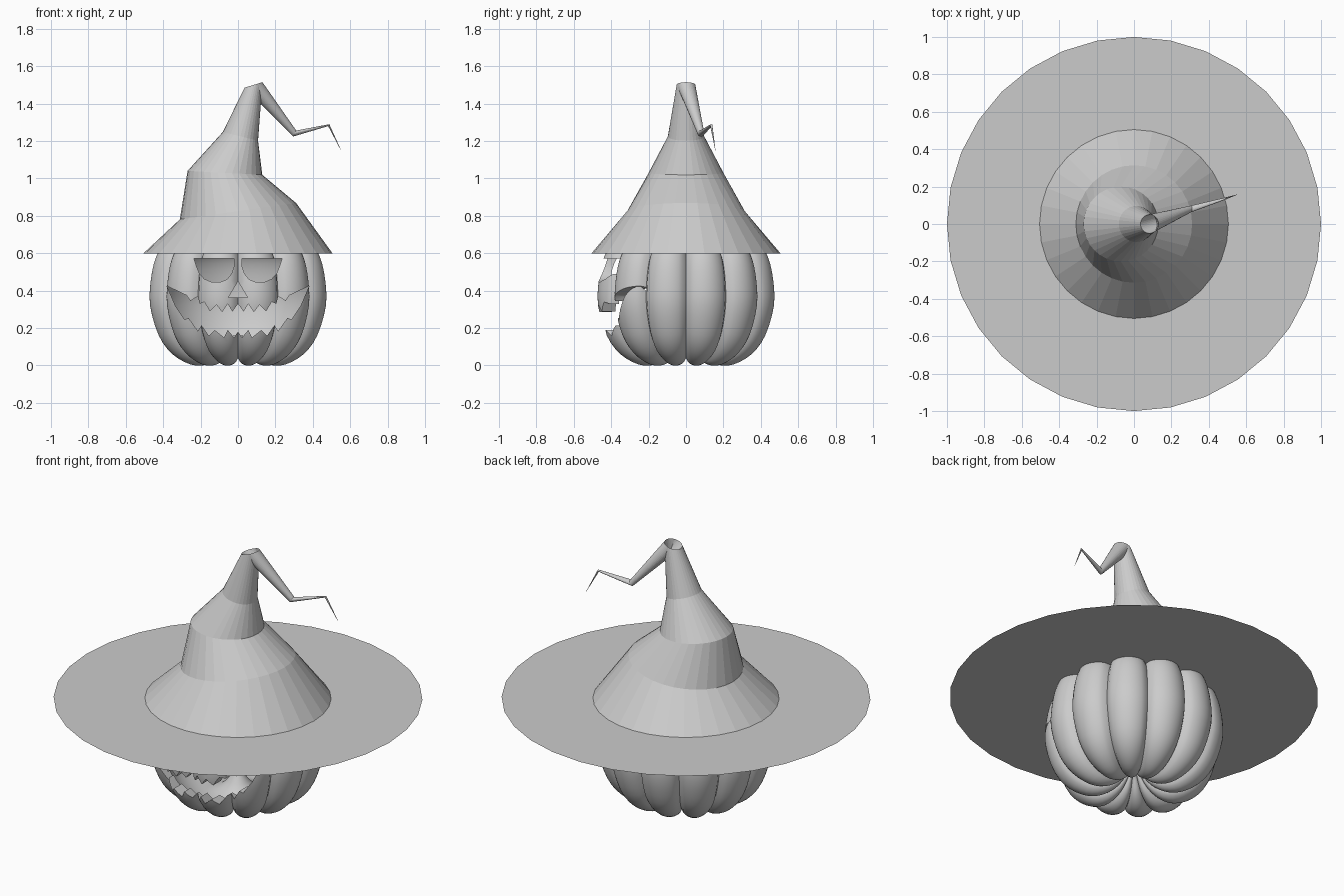
import bpy, bmesh, math
from mathutils import Vector

if "Cube" in bpy.data.objects:
    bpy.data.objects.remove(bpy.data.objects["Cube"])

grey = bpy.data.materials.new("plain_grey")
grey.diffuse_color = (0.6, 0.6, 0.6, 1)
grey.use_nodes = True
grey.node_tree.nodes["Principled BSDF"].inputs["Base Color"].default_value = grey.diffuse_color


def make(name, bm, recalc=True):
    if recalc:
        bmesh.ops.recalc_face_normals(bm, faces=bm.faces)
    me = bpy.data.meshes.new(name)
    bm.to_mesh(me)
    bm.free()
    ob = bpy.data.objects.new(name, me)
    bpy.context.collection.objects.link(ob)
    me.materials.append(grey)
    return ob


def loft(bm, rings):
    """Skin rings of points with quads; returns the vertex rings."""
    vr = [[bm.verts.new(p) for p in ring] for ring in rings]
    n = len(vr[0])
    for a, b in zip(vr, vr[1:]):
        for i in range(n):
            j = (i + 1) % n
            bm.faces.new((a[i], a[j], b[j], b[i]))
    return vr


def spline(pts, steps):
    """Smooth curve through the points (Catmull-Rom)."""
    p = [Vector(q) for q in pts]
    p = [2 * p[0] - p[1]] + p + [2 * p[-1] - p[-2]]
    out = []
    for a, b, c, d in zip(p, p[1:], p[2:], p[3:]):
        for k in range(steps):
            t = k / steps
            out.append(0.5 * (2 * b + (c - a) * t + (2 * a - 5 * b + 4 * c - d) * t * t
                              + (3 * b - a - 3 * c + d) * t ** 3))
    return out + [p[-2]]


# pumpkin: 12 ribs, blended between a groove profile and a crest profile
MID = Vector((0, 0.34))
crest = spline([(0.03, 0.13), (0.09, 0.05), (0.17, 0.005), (0.26, 0.005), (0.36, 0.06),
                (0.435, 0.16), (0.482, 0.32), (0.478, 0.46), (0.45, 0.58), (0.40, 0.65),
                (0.31, 0.69), (0.18, 0.69), (0.05, 0.63)], 3)


def shell(name, n, scale):
    rings = []
    for p in crest:
        ring = []
        for i in range(n):
            a = 2 * math.pi * i / n
            q = MID + (p - MID) * scale(a)
            ring.append((q.x * math.cos(a), q.x * math.sin(a), q.y))
        rings.append(ring)
    bm = bmesh.new()
    vr = loft(bm, rings)
    bm.faces.new(vr[0])
    bm.faces.new(vr[-1])
    return make(name, bm)


def prism(name, outline):
    """Cutter: front outline (x, z) pushed through the front wall."""
    bm = bmesh.new()
    vr = loft(bm, [[(x, y, z) for x, z in outline] for y in (-0.75, -0.1)])
    bm.faces.new(vr[0])
    bm.faces.new(vr[1])
    return make(name, bm)


pumpkin = shell("pumpkin", 144, lambda a: 0.88 + 0.12 * abs(math.sin(6 * a)) ** 0.6)
cutters = [shell("hollow", 72, lambda a: 0.855)]

# carved face: eyes, nose, toothed mouth
eye = [(0.022, 0.572), (0.022, 0.53), (0.035, 0.49), (0.06, 0.46), (0.095, 0.446),
       (0.14, 0.446), (0.18, 0.463), (0.205, 0.49), (0.222, 0.53), (0.236, 0.572)]
cutters.append(prism("eye_right", eye))
cutters.append(prism("eye_left", [(-x, z) for x, z in eye]))
cutters.append(prism("nose", [(-0.052, 0.363), (0.052, 0.363), (0, 0.45)]))
upper = [(0.03, 0.288), (0.055, 0.33), (0.085, 0.285), (0.115, 0.325), (0.15, 0.29),
         (0.18, 0.34), (0.205, 0.33), (0.215, 0.37), (0.255, 0.345), (0.275, 0.375), (0.38, 0.425)]
lower = [(0.335, 0.32), (0.285, 0.245), (0.265, 0.255), (0.215, 0.185), (0.195, 0.215),
         (0.155, 0.158), (0.125, 0.19), (0.075, 0.15), (0.055, 0.19), (0.022, 0.15)]
half = upper + lower
mouth = [(0, 0.33)] + half + [(0, 0.18)] + [(-x, z) for x, z in reversed(half)]
cutters.append(prism("mouth", mouth))

bpy.context.view_layer.objects.active = pumpkin
pumpkin.select_set(True)
for c in cutters:
    c.hide_render = True
    m = pumpkin.modifiers.new(c.name, 'BOOLEAN')
    m.operation = 'DIFFERENCE'
    m.solver = 'EXACT'
    m.object = c
    bpy.ops.object.modifier_apply(modifier=m.name)
for c in cutters:
    bpy.data.objects.remove(c)
bpy.ops.object.select_all(action='DESELECT')
pumpkin.select_set(True)
bpy.ops.object.shade_smooth_by_angle(angle=math.radians(35))

# hat crown: tilted 32-sided rings (centre, radius, tilt in degrees), open at the bent top
SIDES = 32
hat = [((0, 0, 0.6), 0.505, 0), ((0, 0, 0.825), 0.314, 8), ((-0.07, 0, 1.03), 0.2, -3),
       ((0.013, 0, 1.225), 0.097, -14), ((0.083, 0, 1.5), 0.05, 17),
       ((0.303, 0.08, 1.24), 0.018, 62), ((0.485, 0.135, 1.285), 0.006, 60),
       ((0.551, 0.157, 1.15), 0.0008, 60)]
rings = []
for c, r, tilt in hat:
    t = math.radians(tilt)
    ring = []
    for i in range(SIDES):
        a = 2 * math.pi * i / SIDES
        u = r * math.cos(a)
        ring.append((c[0] + u * math.cos(t), c[1] + r * math.sin(a), c[2] + u * math.sin(t)))
    rings.append(ring)
bm = bmesh.new()
loft(bm, rings)
make("hat_crown", bm, False)

# flat hat brim
bm = bmesh.new()
bm.faces.new([bm.verts.new((math.cos(2 * math.pi * i / SIDES), math.sin(2 * math.pi * i / SIDES), 0.6))
              for i in range(SIDES)])
make("hat_brim", bm, False)
